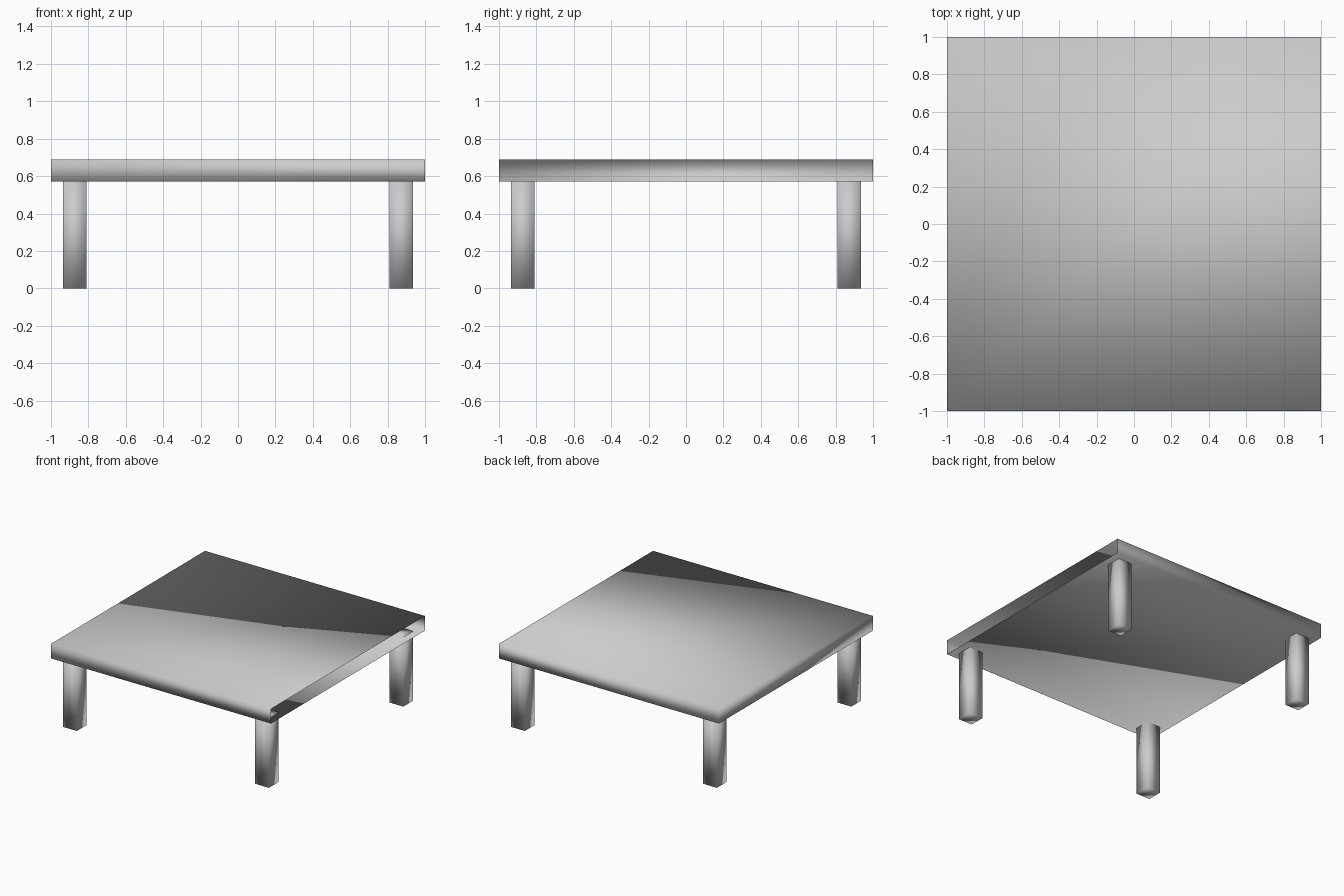
import bpy
import bmesh
from mathutils import Matrix, Vector

default = bpy.data.objects.get("Cube")
if default:
    bpy.data.objects.remove(default, do_unlink=True)

# One plain grey finish for everything
GREY = (0.6, 0.6, 0.6, 1.0)
grey = bpy.data.materials.new("plain_grey")
grey.use_nodes = True
grey.diffuse_color = GREY
grey.node_tree.nodes["Principled BSDF"].inputs["Base Color"].default_value = GREY

TOP_Z = 0.69
UNDERSIDE_Z = 0.57
LEG_WIDTH = 0.125
LEG_OFFSET = 0.873
LEG_TOP = UNDERSIDE_Z + 0.003  # legs seat just inside the hollow top


def smooth_box(name, x, y, width, depth, z_low, z_high, open_right=False):
    """Box with softly blended normals, optionally open on its +x side."""
    bm = bmesh.new()
    size = Matrix.Diagonal((width, depth, z_high - z_low, 1))
    place = Matrix.Translation(Vector((x, y, (z_low + z_high) / 2)))
    bmesh.ops.create_cube(bm, size=1, matrix=place @ size)
    bm.normal_update()
    if open_right:
        side = [f for f in bm.faces if f.normal.x > 0.9]
        bmesh.ops.delete(bm, geom=side, context="FACES_ONLY")
    for face in bm.faces:
        face.smooth = True
    mesh = bpy.data.meshes.new(name)
    bm.to_mesh(mesh)
    bm.free()
    mesh.materials.append(grey)
    obj = bpy.data.objects.new(name, mesh)
    bpy.context.collection.objects.link(obj)
    return obj


# Hollow table top, open along its +x side
smooth_box("table_top", 0, 0, 2, 2, UNDERSIDE_Z, TOP_Z, open_right=True)

# Four square legs
for y_name, y_sign in (("front", -1), ("back", 1)):
    for x_name, x_sign in (("left", 1), ("right", -1)):
        smooth_box(f"{y_name}_{x_name}_leg", x_sign * LEG_OFFSET, y_sign * LEG_OFFSET,
                   LEG_WIDTH, LEG_WIDTH, 0, LEG_TOP)
